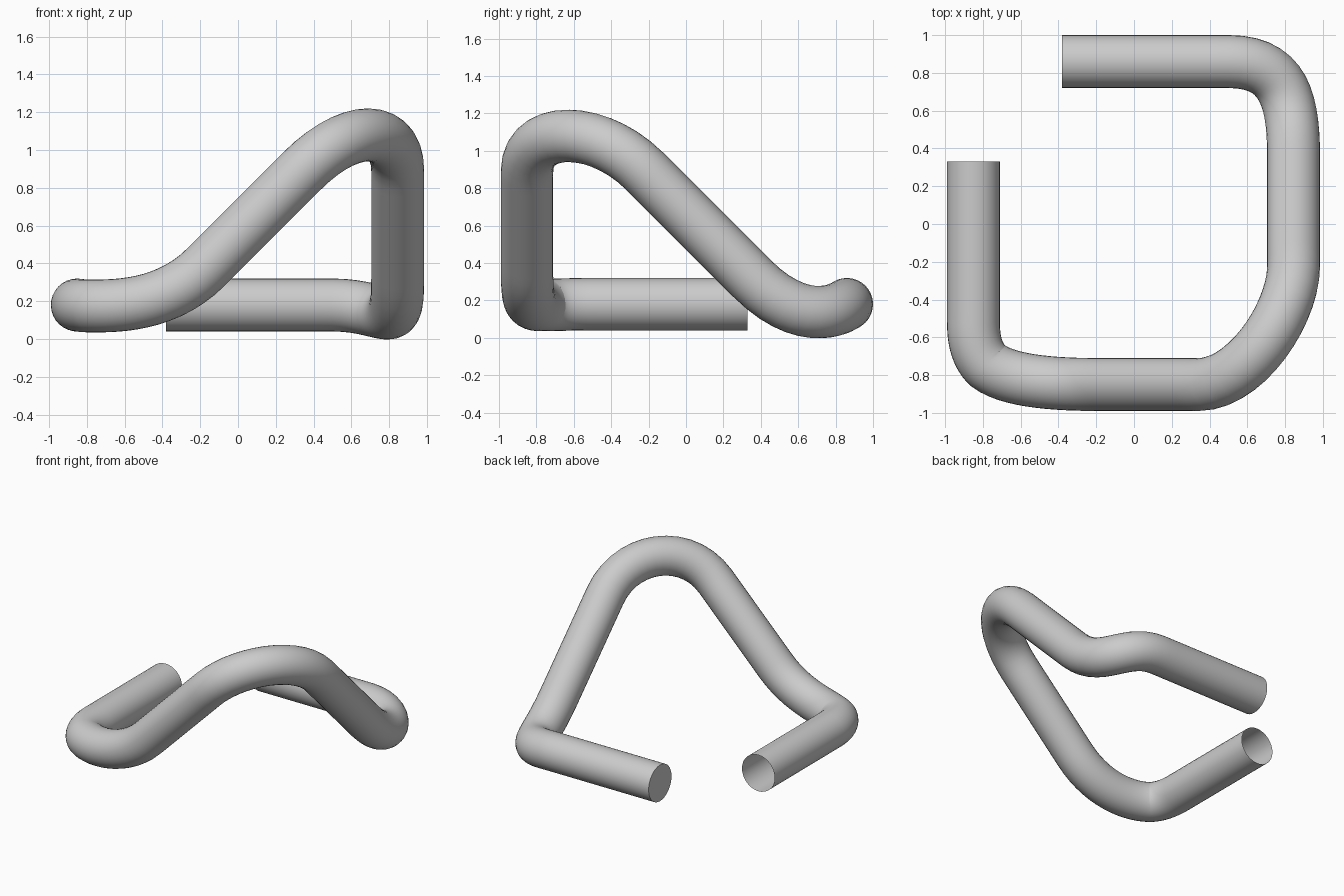
import bpy, bmesh, math
from mathutils import Vector as V

if "Cube" in bpy.data.objects:
    bpy.data.objects.remove(bpy.data.objects["Cube"])

# Centre line: (point, incoming handle offset, outgoing handle offset)
O = (0, 0, 0)
S = 0.253
knots = [
    ((-0.38, 0.86, 0.18), (-0.1, 0, 0), (0.29, 0, 0)),              # capped end
    ((0.50, 0.86, 0.18), (-0.29, 0, 0), (0.30, 0, 0)),              # back right bend
    ((0.845, 0.35, 0.32), (0, 0.30, -0.30), (0, -0.19, 0.19)),
    ((0.845, -0.22, 0.89), (0, 0.19, -0.19), (0, -S, S)),           # high front right bend
    ((0.34, -0.85, 0.89), (S, 0, S), (-0.17, 0, -0.17)),
    ((-0.17, -0.85, 0.38), (0.17, 0, 0.17), (-0.21, 0, -0.21)),     # front left bend
    ((-0.775, -0.75, 0.175), (0.12, -0.09, 0), (-0.055, 0.055, 0)),
    ((-0.85, -0.52, 0.18), (0, -0.10, 0), (0, 0.28, 0)),
    ((-0.85, 0.33, 0.18), (0, -0.28, 0), (0, 0.1, 0)),              # open end
]

curve = bpy.data.curves.new("tube_path", 'CURVE')
curve.dimensions = '3D'
curve.resolution_u = 14
curve.bevel_depth = 0.14
curve.bevel_resolution = 14
curve.use_fill_caps = False
spline = curve.splines.new('BEZIER')
spline.bezier_points.add(len(knots) - 1)
for bp, (co, h_in, h_out) in zip(spline.bezier_points, knots):
    bp.handle_left_type = bp.handle_right_type = 'FREE'
    bp.co = co
    bp.handle_left = V(co) + V(h_in)
    bp.handle_right = V(co) + V(h_out)

# Bent tube as a mesh
path = bpy.data.objects.new("tube_path", curve)
bpy.context.collection.objects.link(path)
deps = bpy.context.evaluated_depsgraph_get()
mesh = bpy.data.meshes.new_from_object(path.evaluated_get(deps))
bpy.data.objects.remove(path)
tube = bpy.data.objects.new("bent_tube", mesh)
bpy.context.collection.objects.link(tube)

# Close only the first end
bm = bmesh.new()
bm.from_mesh(mesh)
bmesh.ops.remove_doubles(bm, verts=bm.verts, dist=0.0005)
start = V(knots[0][0])
rim = [e for e in bm.edges if e.is_boundary
       and all((v.co - start).length < 0.2 for v in e.verts)]
bmesh.ops.holes_fill(bm, edges=rim, sides=0)
bmesh.ops.recalc_face_normals(bm, faces=bm.faces)
bm.to_mesh(mesh)
bm.free()

bpy.context.view_layer.objects.active = tube
tube.select_set(True)
bpy.ops.object.shade_smooth_by_angle(angle=math.radians(40))
